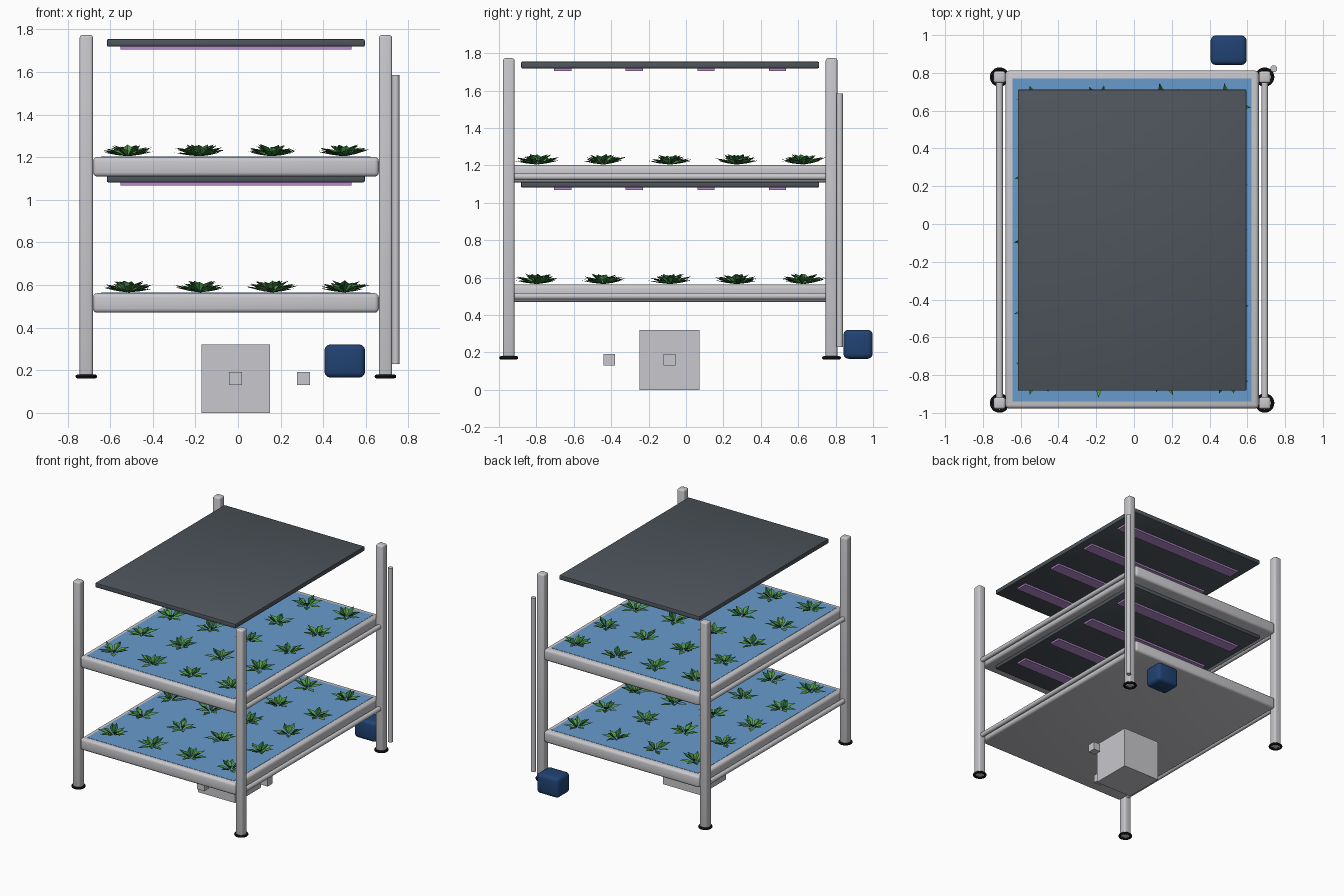
import bpy, bmesh, math, random
from mathutils import Matrix, Vector

random.seed(4)
cube = bpy.data.objects.get("Cube")
if cube:
    bpy.data.objects.remove(cube, do_unlink=True)


def material(name, r, g, b):
    m = bpy.data.materials.new(name)
    m.use_nodes = True
    m.diffuse_color = (r, g, b, 1)
    node = next(n for n in m.node_tree.nodes if n.type == 'BSDF_PRINCIPLED')
    node.inputs["Base Color"].default_value = (r, g, b, 1)
    node.inputs["Roughness"].default_value = 0.6
    return m


GREY = material("light grey metal", 0.58, 0.58, 0.61)
SLATE = material("slate panel", 0.077, 0.091, 0.107)
WATER = material("water blue", 0.14, 0.33, 0.61)
NAVY = material("navy tank", 0.015, 0.055, 0.17)
PINK = material("grow light purple", 0.48, 0.26, 0.62)
RUBBER = material("black rubber", 0.01, 0.01, 0.011)
LEAF = material("leaf green", 0.09, 0.32, 0.065)
DARK = material("dark leaf green", 0.028, 0.16, 0.04)


def finish(name, bm, mats):
    mesh = bpy.data.meshes.new(name)
    bm.to_mesh(mesh)
    bm.free()
    for m in mats:
        mesh.materials.append(m)
    ob = bpy.data.objects.new(name, mesh)
    bpy.context.collection.objects.link(ob)
    return ob


def smooth(ob):
    bpy.ops.object.select_all(action='DESELECT')
    ob.select_set(True)
    bpy.context.view_layer.objects.active = ob
    bpy.ops.object.shade_smooth_by_angle(angle=math.radians(35))


def box(name, lo, hi, mat, bevel=0, segments=3):
    """Box between two corners, optionally with rounded edges."""
    lo, hi = Vector(lo), Vector(hi)
    bm = bmesh.new()
    bmesh.ops.create_cube(bm, size=1, matrix=Matrix.Translation((lo + hi) / 2)
                          @ Matrix.Diagonal((*(hi - lo), 1)))
    if bevel:
        bmesh.ops.bevel(bm, geom=bm.edges[:], offset=bevel, segments=segments,
                        profile=0.5, affect='EDGES')
    ob = finish(name, bm, [mat])
    if bevel:
        smooth(ob)
    return ob


def tube(name, a, b, radius, mat):
    """Round bar from point a to point b."""
    a, b = Vector(a), Vector(b)
    turn = (b - a).to_track_quat('Z', 'Y').to_matrix().to_4x4()
    bm = bmesh.new()
    bmesh.ops.create_cone(bm, cap_ends=True, segments=20, radius1=radius, radius2=radius,
                          depth=(b - a).length,
                          matrix=Matrix.Translation((a + b) / 2) @ turn)
    ob = finish(name, bm, [mat])
    smooth(ob)
    return ob


def plant(name, x, y, z):
    """Rosette of folded pointed leaves in two greens."""
    bm = bmesh.new()
    start = random.uniform(0, math.tau)
    count = 7
    for i in range(count + 3):
        inner = i >= count
        ang = start + (math.tau * (i - count) / 3 + 0.3 if inner else math.tau * i / count)
        ang += random.uniform(-0.15, 0.15)
        length = random.uniform(0.06, 0.08) if inner else random.uniform(0.1, 0.125)
        rise = random.uniform(0.045, 0.06) if inner else random.uniform(0.02, 0.045)
        half = 0.022
        # root, left edge, tip, right edge, sunken midrib
        points = [(0.008, 0, 0.004), (length * 0.5, half, rise * 0.75), (length, 0, rise),
                  (length * 0.5, -half, rise * 0.75), (length * 0.5, 0, rise * 0.45)]
        spin = Matrix.Translation((x, y, z)) @ Matrix.Rotation(ang, 4, 'Z')
        root, left, tip, right, rib = [bm.verts.new(spin @ Vector(p)) for p in points]
        for tri in ((root, rib, left), (rib, tip, left), (root, right, rib), (right, tip, rib)):
            bm.faces.new(tri).material_index = i % 2
    return finish(name, bm, [LEAF, DARK])


# Corner posts with ring feet
CX, CY = -0.01, -0.085
for sx, side in ((-1, "right"), (1, "left")):
    for sy, end in ((-1, "front"), (1, "back")):
        x, y = CX + sx * 0.702, CY + sy * 0.863
        box(f"{end}_{side}_post", (x - 0.031, y - 0.031, 0.168), (x + 0.031, y + 0.031, 1.773),
            GREY, 0.012)
        bpy.ops.mesh.primitive_torus_add(location=(x, y, 0.171), major_radius=0.042,
                                         minor_radius=0.009, major_segments=28, minor_segments=8)
        foot = bpy.context.object
        foot.name = f"{end}_{side}_foot"
        foot.data.materials.append(RUBBER)
        smooth(foot)

# Growing trays with water, side rails and rows of plants
for level, base in (("lower", 0.47), ("upper", 1.109)):
    top = base + 0.092
    box(f"{level}_tray", (CX - 0.671, CY - 0.892, base), (CX + 0.671, CY + 0.897, top), GREY, 0.02)
    box(f"{level}_water", (CX - 0.633, CY - 0.855, top - 0.004),
        (CX + 0.633, CY + 0.855, top + 0.002), WATER)
    for sx, side in ((-1, "right"), (1, "left")):
        x, z = CX + sx * 0.702, base + 0.03
        tube(f"{level}_{side}_rail", (x, CY - 0.863, z), (x, CY + 0.863, z), 0.018, GREY)
    for i in range(4):
        for j in range(5):
            plant(f"{level}_plant_{i}_{j}", CX + (i - 1.5) * 0.338, CY + (j - 2) * 0.356, top)

# Light panels with four strips underneath
for level, base in (("lower", 1.082), ("upper", 1.719)):
    box(f"{level}_light_panel", (CX - 0.605, CY - 0.797, base),
        (CX + 0.605, CY + 0.797, base + 0.035), SLATE, 0.006, 2)
    for i in range(4):
        y = CY + (i - 1.5) * 0.383
        box(f"{level}_light_strip_{i}", (CX - 0.542, y - 0.046, base - 0.014),
            (CX + 0.542, y + 0.046, base + 0.004), PINK)

# Water supply pipe and tank behind the back left post
tube("supply_pipe", (0.74, 0.822, 0.23), (0.74, 0.822, 1.585), 0.018, GREY)
box("supply_tank", (0.406, 0.842, 0.166), (0.596, 0.998, 0.321), NAVY, 0.026)

# Pump housing with two small fittings
box("pump_housing", (-0.171, -0.249, 0), (0.15, 0.071, 0.321), GREY)
box("front_fitting", (-0.043, -0.441, 0.13), (0.018, -0.38, 0.192), GREY)
box("side_fitting", (0.278, -0.119, 0.13), (0.339, -0.057, 0.192), GREY)
